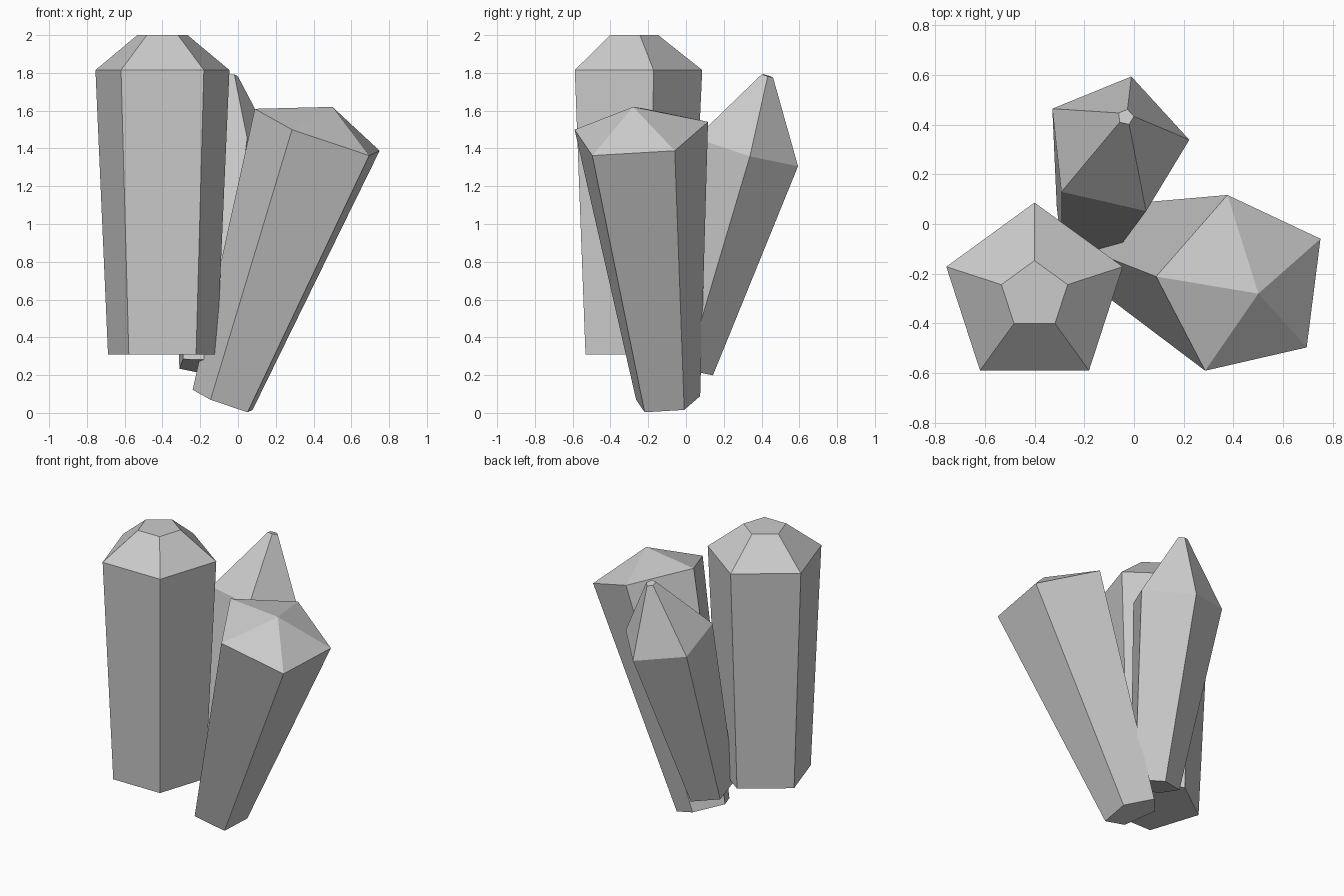
import bpy, math
from mathutils import Vector

if "Cube" in bpy.data.objects:
    bpy.data.objects.remove(bpy.data.objects["Cube"])

SIDES = 5


def crystal(name, base, base_r, shoulder, shoulder_r, tip, tip_r, facing):
    """Tapered five-sided prism with a pointed or truncated tip."""
    base, shoulder, tip = Vector(base), Vector(shoulder), Vector(tip)
    axis = (shoulder - base).normalized()
    u = Vector(facing)
    u = (u - axis * u.dot(axis)).normalized()   # direction of the first corner
    v = axis.cross(u)

    verts, faces = [], []
    rings = [(base, base_r), (shoulder, shoulder_r)]
    if tip_r > 0:
        rings.append((tip, tip_r))
    for centre, r in rings:
        for i in range(SIDES):
            a = math.tau * i / SIDES
            verts.append(centre + r * (math.cos(a) * u + math.sin(a) * v))

    # side facets between rings
    for k in range(len(rings) - 1):
        for i in range(SIDES):
            j = (i + 1) % SIDES
            faces.append((k * SIDES + i, k * SIDES + j,
                          (k + 1) * SIDES + j, (k + 1) * SIDES + i))
    # bottom cap, then flat or pointed top
    faces.append(tuple(reversed(range(SIDES))))
    top = (len(rings) - 1) * SIDES
    if tip_r > 0:
        faces.append(tuple(range(top, top + SIDES)))
    else:
        verts.append(tip)
        for i in range(SIDES):
            faces.append((top + i, top + (i + 1) % SIDES, len(verts) - 1))

    mesh = bpy.data.meshes.new(name)
    mesh.from_pydata(verts, [], faces)
    mesh.update()
    obj = bpy.data.objects.new(name, mesh)
    bpy.context.collection.objects.link(obj)
    return obj


# Tall upright crystal with a flat top
crystal("upright_crystal", (-0.40, -0.287, 0.31), 0.303,
        (-0.40, -0.287, 1.815), 0.373, (-0.40, -0.287, 2.0), 0.14, (0, 1, 0))

# Wide crystal leaning right with an off-centre point
crystal("leaning_crystal", (-0.072, -0.10, 0.06), 0.18,
        (0.439, -0.248, 1.48), 0.375, (0.50, -0.28, 1.62), 0, (0.311, 0.188, -0.09))

# Slim crystal leaning back with a tiny flat tip
crystal("back_crystal", (-0.17, -0.01, 0.245), 0.163,
        (-0.072, 0.315, 1.39), 0.297, (-0.033, 0.43, 1.785), 0.033, (0.062, 0.28, -0.082))
